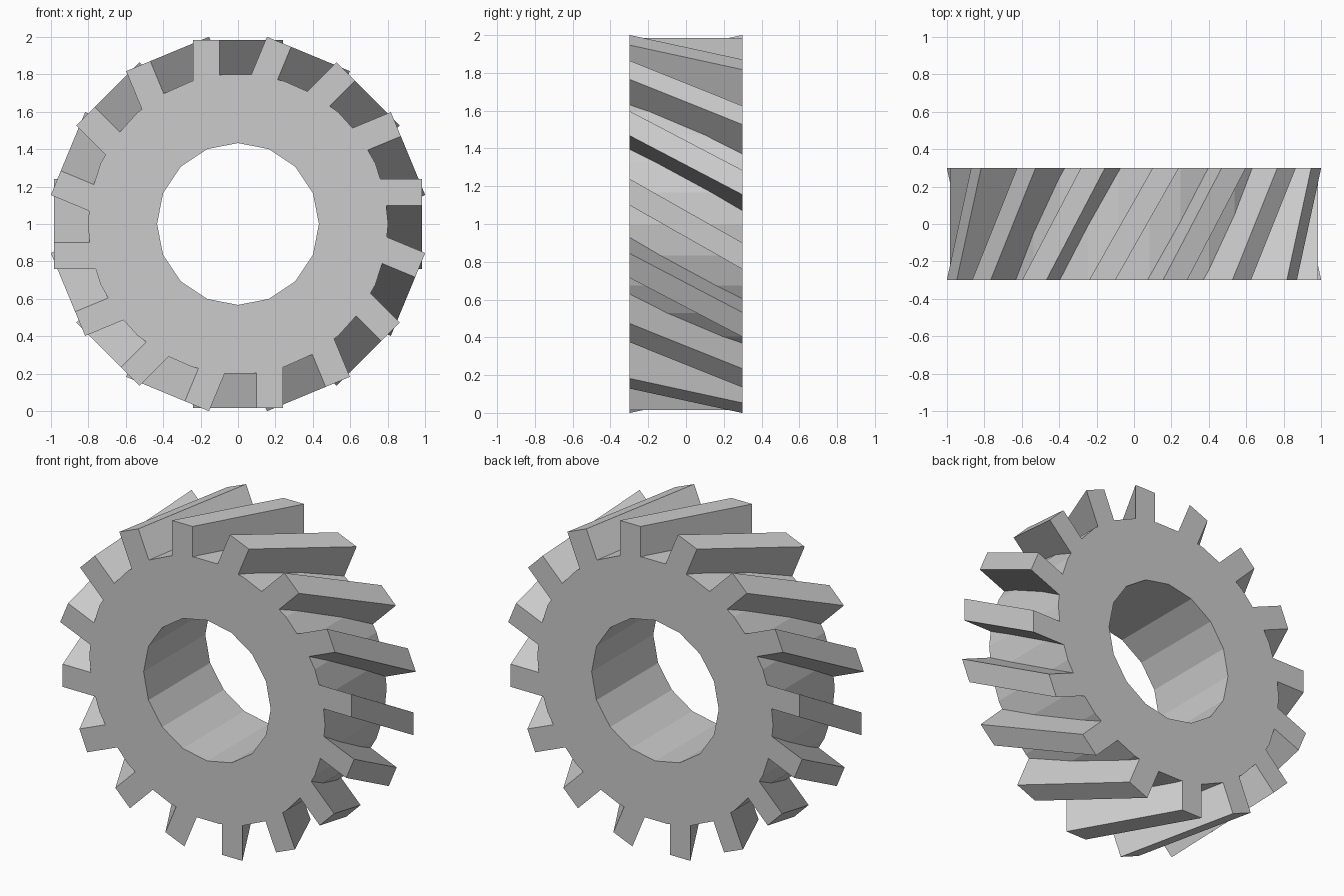
import bpy, bmesh
from math import sin, cos, pi

if "Cube" in bpy.data.objects:
    bpy.data.objects.remove(bpy.data.objects["Cube"])

HALF = 0.3      # half of the gear thickness
CZ = 1.0        # height of the gear axis
TEETH = 16


def add_prism(bm, front, back, depth):
    """Close a solid between a front and a back loop of (x, z) points."""
    f = [bm.verts.new((x, -depth, z + CZ)) for x, z in front]
    b = [bm.verts.new((x, depth, z + CZ)) for x, z in back]
    bm.faces.new(f)
    bm.faces.new(b[::-1])
    n = len(f)
    for i in range(n):
        j = (i + 1) % n
        bm.faces.new((f[j], f[i], b[i], b[j]))


def make_object(name, bm):
    bmesh.ops.recalc_face_normals(bm, faces=bm.faces)
    me = bpy.data.meshes.new(name)
    bm.to_mesh(me)
    bm.free()
    ob = bpy.data.objects.new(name, me)
    bpy.context.collection.objects.link(ob)
    return ob


def ngon(n, r):
    return [(r * cos(2 * pi * i / n), r * sin(2 * pi * i / n)) for i in range(n)]


def cylinder(name, n, r, depth):
    bm = bmesh.new()
    add_prism(bm, ngon(n, r), ngon(n, r), depth)
    return make_object(name, bm)


def tooth_end(cx, a):
    """Rectangular tooth section shifted sideways by cx, turned by angle a."""
    pts = [(cx - 0.07, 0.70), (cx + 0.07, 0.70), (cx + 0.07, 0.984), (cx - 0.07, 0.984)]
    return [(x * cos(a) + z * sin(a), z * cos(a) - x * sin(a)) for x, z in pts]


# Gear body and centre bore
body = cylinder("helical_gear", 30, 0.803, HALF)
bore = cylinder("bore_cutter", 16, 0.433, HALF + 0.2)

# Slanted straight teeth around the rim
bm = bmesh.new()
for i in range(TEETH):
    a = 2 * pi * i / TEETH
    add_prism(bm, tooth_end(-0.17, a), tooth_end(0.17, a), HALF)
teeth = make_object("teeth_helper", bm)

# Join teeth to the body, then cut the bore
for helper, op in ((teeth, 'UNION'), (bore, 'DIFFERENCE')):
    m = body.modifiers.new(helper.name, 'BOOLEAN')
    m.operation = op
    m.solver = 'EXACT'
    m.object = helper
    helper.hide_render = True
    helper.hide_viewport = True
